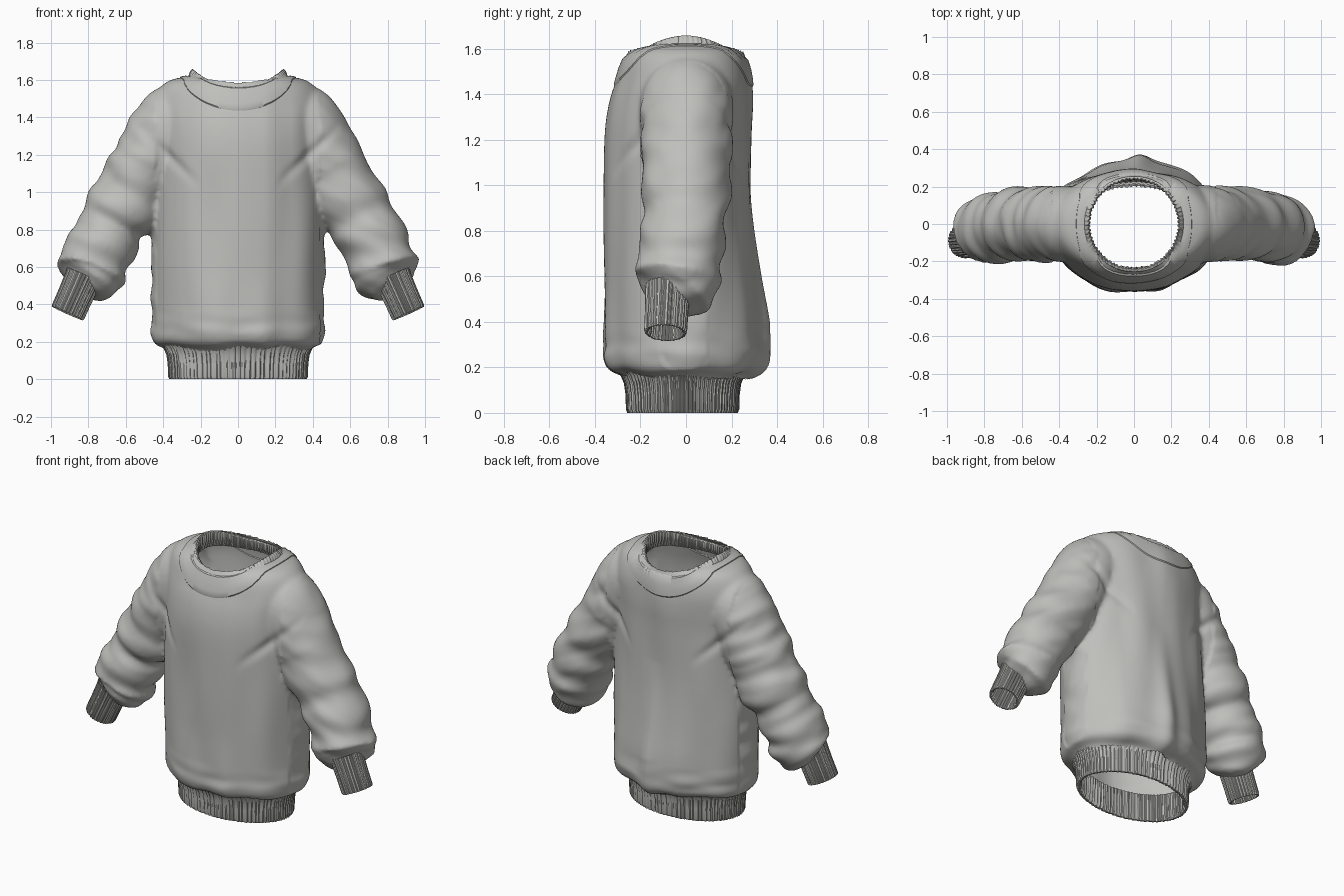
import bpy, bmesh, math
from mathutils import Vector, noise
from mathutils.bvhtree import BVHTree

if "Cube" in bpy.data.objects:
    bpy.data.objects.remove(bpy.data.objects["Cube"])

wool = bpy.data.materials.new("grey wool")
wool.use_nodes = True
wool.diffuse_color = (0.52, 0.52, 0.5, 1)
wool.node_tree.nodes["Principled BSDF"].inputs["Base Color"].default_value = (0.52, 0.52, 0.5, 1)


def spline(points, steps):
    """Catmull-Rom samples through a list of equal-length tuples."""
    p = [Vector(q) for q in points]
    p = [p[0]] + p + [p[-1]]
    out = []
    for i in range(1, len(p) - 2):
        a, b, c, d = p[i - 1:i + 3]
        for k in range(steps):
            t = k / steps
            out.append(b + (c - a) * (t / 2) + (a * 2 - b * 5 + c * 4 - d) * (t * t / 2)
                       + (b * 3 - a - c * 3 + d) * (t ** 3 / 2))
    return out + [p[-2]]


def loft(bm, rings, capped=False):
    rows = [[bm.verts.new(co) for co in ring] for ring in rings]
    n = len(rows[0])
    for a, b in zip(rows, rows[1:]):
        for i in range(n):
            j = (i + 1) % n
            bm.faces.new((a[i], a[j], b[j], b[i]))
    if capped:
        bm.faces.new(rows[0][::-1])
        bm.faces.new(rows[-1])


def finish(bm, name, angle):
    bmesh.ops.recalc_face_normals(bm, faces=bm.faces)
    mesh = bpy.data.meshes.new(name)
    bm.to_mesh(mesh)
    bm.free()
    mesh.materials.append(wool)
    obj = bpy.data.objects.new(name, mesh)
    bpy.context.collection.objects.link(obj)
    bpy.ops.object.select_all(action='DESELECT')
    obj.select_set(True)
    bpy.context.view_layer.objects.active = obj
    bpy.ops.object.shade_smooth_by_angle(angle=math.radians(angle))
    return obj


def angles(n):
    return [2 * math.pi * i / n for i in range(n)]


# Torso: height, half width, front depth, back depth
TORSO = [(0.1, 0.36, 0.25, 0.22), (0.16, 0.39, 0.28, 0.25), (0.19, 0.445, 0.34, 0.31),
         (0.24, 0.46, 0.365, 0.335), (0.4, 0.46, 0.365, 0.33), (0.6, 0.465, 0.36, 0.31),
         (0.9, 0.46, 0.36, 0.29), (1.2, 0.45, 0.36, 0.285), (1.35, 0.45, 0.34, 0.29),
         (1.46, 0.45, 0.305, 0.285), (1.55, 0.42, 0.275, 0.265), (1.595, 0.37, 0.24, 0.24),
         (1.615, 0.3, 0.18, 0.18)]
body = bmesh.new()
loft(body, [[(w * math.cos(a), (f if math.sin(a) < 0 else b) * math.sin(a), z) for a in angles(72)]
            for z, w, f, b in spline(TORSO, 4)], True)

# Sleeves: centre line and radius, with soft rolls along the length
SLEEVE = [(0.26, 0, 1.44, 0.15), (0.35, 0, 1.37, 0.2), (0.49, 0, 1.13, 0.2), (0.61, 0, 0.93, 0.19),
          (0.69, -0.01, 0.8, 0.185), (0.76, -0.03, 0.65, 0.185), (0.79, -0.04, 0.57, 0.185),
          (0.81, -0.06, 0.525, 0.155), (0.835, -0.08, 0.49, 0.09)]


def sleeve(side):
    path = spline(SLEEVE, 8)
    rings = []
    for i, p in enumerate(path):
        tangent = (path[min(i + 1, len(path) - 1)] - path[max(i - 1, 0)]).xyz.normalized()
        v = Vector((0, 1, 0))
        v = (v - tangent * v.dot(tangent)).normalized()
        u = v.cross(tangent)
        t = i / len(path)
        ring = []
        for a in angles(40):
            roll = 0.008 * math.sin(38 * t + 1.2 * math.cos(a) + side) if 0.25 < t < 0.9 else 0
            if side < 0:  # deeper overhanging fold on one sleeve
                roll += 0.012 * max(0, 1 - abs(t - 0.38) / 0.06) - 0.014 * max(0, 1 - abs(t - 0.46) / 0.05)
            co = p.xyz + (u * math.cos(a) + v * math.sin(a)) * (p[3] + roll)
            ring.append((co.x * side, co.y, co.z))
        rings.append(ring)
    loft(body, rings, True)


for side in (1, -1):
    sleeve(side)

# Fuse torso and sleeves into one soft skin
solid = finish(body, "sweater_solid", 180)
remesh = solid.modifiers.new("fuse", 'REMESH')
remesh.mode = 'VOXEL'
remesh.voxel_size = 0.014
relax = solid.modifiers.new("relax", 'SMOOTH')
relax.iterations = 8
evaluated = solid.evaluated_get(bpy.context.evaluated_depsgraph_get())
body = bmesh.new()
body.from_mesh(evaluated.to_mesh())
evaluated.to_mesh_clear()
bpy.data.objects.remove(solid)

# Cloth folds: vertical drapes, armpit creases and the rear pleat
body.normal_update()
shifts = []
for v in body.verts:
    x, y, z = v.co
    on_torso = abs(x) < 0.44
    drape = noise.noise(Vector((x * 7, y * 4, z * 1.6))) * 0.014 if on_torso else 0
    gather = noise.noise(Vector((x * 5, y * 5 + 9, z * 13))) * 0.012 * max(0, 1 - abs(z - 0.27) / 0.12)
    crease = 0
    if 0.2 < abs(x) < 0.6:
        line = (z - 1.2) - (abs(x) - 0.38) * 0.9
        crease = -0.016 * math.exp(-(line / 0.035) ** 2) * max(0, 1 - abs(abs(x) - 0.38) / 0.18)
    pleat = 0
    if y > 0.1 and on_torso:
        pleat = 0.035 * math.exp(-((x - 0.03) / 0.06) ** 2) * max(0, 1 - abs(z - 0.4) / 0.6)
    sleeve_fold = 0 if on_torso else noise.noise(Vector((x * 4, y * 6, z * 11 + x * 5))) * 0.013
    shifts.append(v.normal * ((drape + gather + crease + sleeve_fold) * min(1, (1.62 - z) * 5) + pleat))
for v, shift in zip(body.verts, shifts):
    v.co += shift
surface = BVHTree.FromBMesh(body)

# Open the hem, neck and wrists
CUFF_TOP, CUFF_END = Vector((0.828, -0.08, 0.54)), Vector((0.912, -0.09, 0.352))
CUFF_AXIS = (CUFF_END - CUFF_TOP).normalized()


def in_opening(co):
    if co.z > 1.4 and co.xy.length < 0.25 or co.z < 0.15:
        return True
    d = Vector((abs(co.x), co.y, co.z)) - CUFF_TOP
    along = d.dot(CUFF_AXIS)
    return along > -0.03 and (d - CUFF_AXIS * along).length < 0.075


bmesh.ops.delete(body, geom=[f for f in body.faces if in_opening(f.calc_center_median())], context='FACES')
for v in body.verts:
    if v.is_boundary and v.co.z > 1.4:
        v.co.xy = v.co.xy.normalized() * 0.255
finish(body, "sweater_body", 180)


# Ribbed bands
def rib(a, count, depth):
    return depth * (1 if math.cos(a * count) > 0 else -1)


hem = bmesh.new()
HEM = [(0.17, -0.025), (0.02, -0.02), (0.0, -0.012), (0.0, 0.0), (0.015, 0.006), (0.08, 0.008),
       (0.13, 0.015), (0.165, 0.03), (0.19, 0.05)]
loft(hem, [[((0.365 + o + rib(a, 84, 0.003)) * math.cos(a),
             (0.24 + o + rib(a, 84, 0.003)) * math.sin(a) - 0.015, z) for a in angles(336)]
           for z, o in HEM])
finish(hem, "hem_band", 40)

CUFF = [(-0.02, 0.075), (0.9, 0.074), (1, 0.08), (1, 0.088), (0.95, 0.092), (0.5, 0.093), (0.1, 0.096), (-0.08, 0.1)]
for side, name in ((1, "left_cuff"), (-1, "right_cuff")):
    cuff = bmesh.new()
    v = Vector((0, 1, 0))
    v = (v - CUFF_AXIS * v.dot(CUFF_AXIS)).normalized()
    u = v.cross(CUFF_AXIS)
    rings = []
    for t, r in CUFF:
        c = CUFF_TOP.lerp(CUFF_END, t)
        ring = [c + (u * math.cos(a) + v * math.sin(a)) * (r + rib(a, 32, 0.0025)) for a in angles(128)]
        rings.append([(p.x * side, p.y, p.z) for p in ring])
    loft(cuff, rings)
    finish(cuff, name, 40)

# Collar: a ribbed upright lip, then a flat band lying on the shoulders
collar = bmesh.new()
rings = []
for r, low, high, lift in ((0.25, 1.5, 1.55, 0), (0.235, 1.53, 1.6, 0), (0.235, 1.565, 1.645, 0),
                           (0.243, 1.573, 1.658, 0), (0.254, 1.568, 1.645, 0), (0.265, 1.55, 1.61, 0.007),
                           (0.28, 1.51, 1.605, 0.008), (0.295, 1.47, 1.6, 0.007),
                           (0.305, 1.44, 1.595, 0.005), (0.308, 1.43, 1.593, -0.004)):
    ring = []
    for a in angles(288):
        rr = r + (rib(a, 72, 0.003) if not lift else 0)
        co = Vector((rr * math.cos(a), rr * math.sin(a), low + (high - low) * abs(math.cos(a)) ** 2.5))
        if lift:
            near, normal, _, _ = surface.find_nearest(co)
            co = near + normal * lift
        ring.append(co)
    rings.append(ring)
loft(collar, rings)
finish(collar, "neck_collar", 40)
